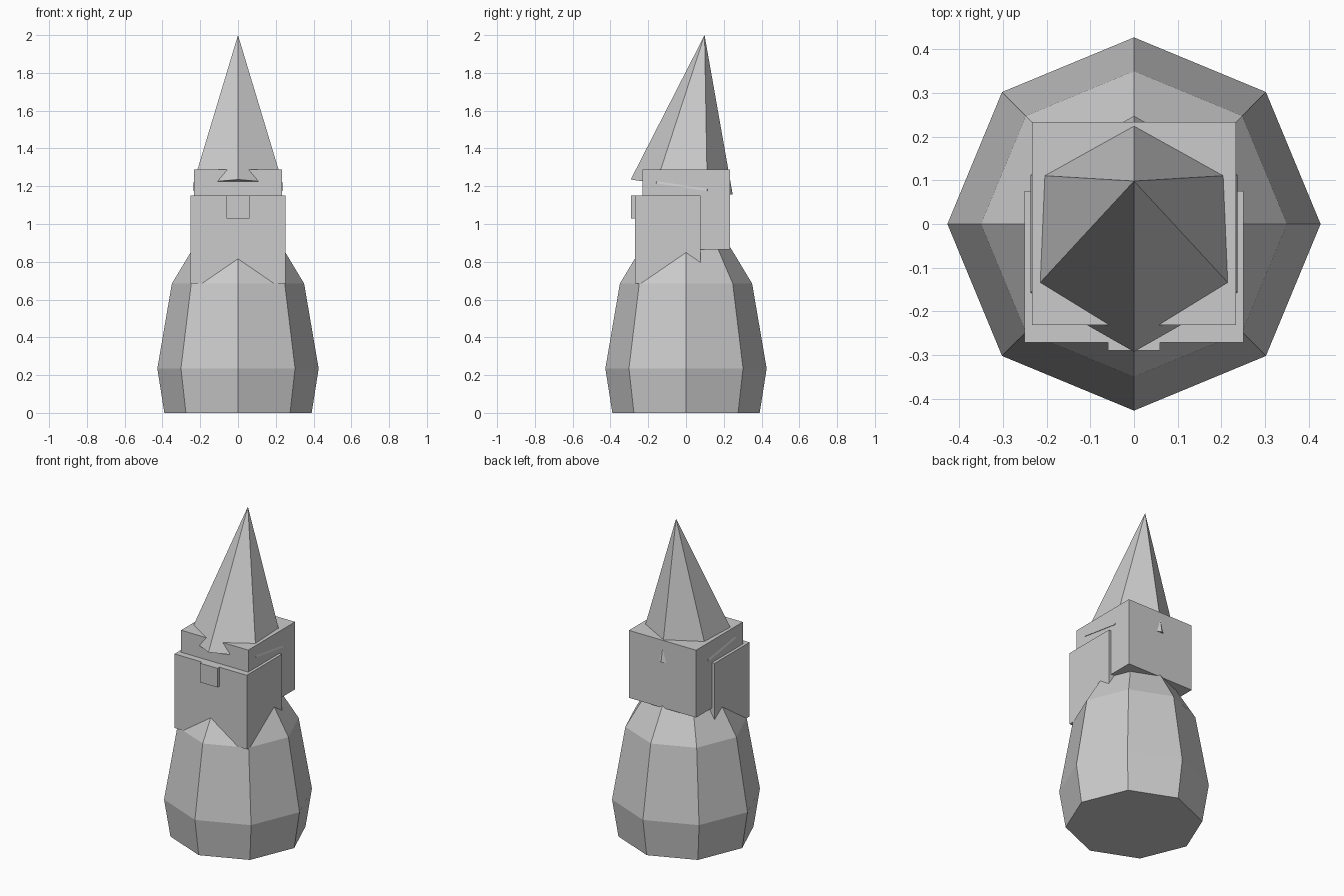
import bpy
import bmesh
import math
from mathutils import Matrix, Vector

cube = bpy.data.objects.get("Cube")
if cube:
    bpy.data.objects.remove(cube, do_unlink=True)

grey = bpy.data.materials.new("light_grey")
grey.use_nodes = True
COLOUR = (0.6, 0.6, 0.6, 1)
grey.diffuse_color = COLOUR
grey.node_tree.nodes["Principled BSDF"].inputs["Base Color"].default_value = COLOUR


def finish(name, bm):
    bmesh.ops.recalc_face_normals(bm, faces=bm.faces[:])
    mesh = bpy.data.meshes.new(name)
    bm.to_mesh(mesh)
    bm.free()
    mesh.materials.append(grey)
    obj = bpy.data.objects.new(name, mesh)
    bpy.context.collection.objects.link(obj)
    return obj


def box(name, low, high):
    low, high = Vector(low), Vector(high)
    bm = bmesh.new()
    bmesh.ops.create_cube(bm, size=1, matrix=Matrix.Translation((low + high) / 2)
                          @ Matrix.Diagonal((high - low).to_4d()))
    return finish(name, bm)


def lathe(name, profile, sides):
    """Faceted solid of stacked rings given as (radius, height)."""
    bm = bmesh.new()
    rings = []
    for radius, z in profile:
        angles = [math.tau * i / sides for i in range(sides)]
        rings.append([bm.verts.new((radius * math.cos(a), radius * math.sin(a), z))
                      for a in angles])
    for a, b in zip(rings, rings[1:]):
        for i in range(sides):
            j = (i + 1) % sides
            bm.faces.new((a[i], a[j], b[j], b[i]))
    bm.faces.new(rings[0])
    bm.faces.new(rings[-1])
    return finish(name, bm)


# Eight-sided pear-shaped body
lathe("body", [(0.39, 0), (0.427, 0.235), (0.35, 0.685), (0.19, 0.95)], 8)

# Head, beard and nose blocks
box("head", (-0.233, -0.231, 0.865), (0.233, 0.233, 1.288))
box("beard", (-0.251, -0.271, 0.685), (0.251, 0.076, 1.15))
box("nose", (-0.06, -0.29, 1.03), (0.06, -0.2, 1.15))

# Six-sided pointed hat, leaning back
bm = bmesh.new()
bmesh.ops.create_cone(bm, cap_ends=True, segments=6, radius1=0.273, radius2=0,
                      depth=0.814, matrix=Matrix.Translation((0, 0, 0.407)))
bmesh.ops.remove_doubles(bm, verts=bm.verts[:], dist=0.0001)
hat = finish("hat", bm)
hat.location = (0, -0.0225, 1.195)
hat.rotation_euler.x = -math.atan(0.15)
